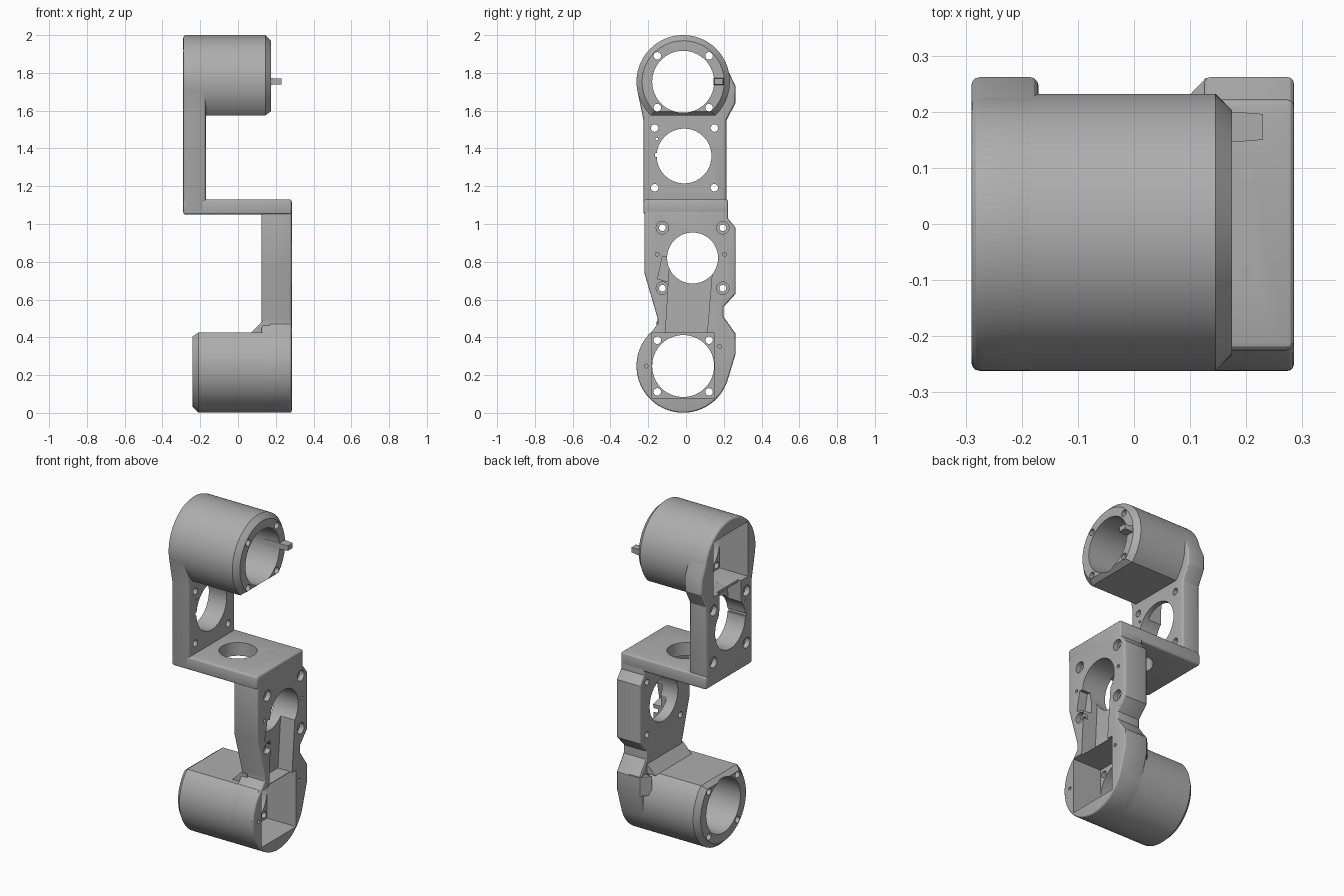
import bpy, bmesh
from math import sin, cos, pi, radians

if "Cube" in bpy.data.objects:
    bpy.data.objects.remove(bpy.data.objects["Cube"])

grey = bpy.data.materials.new("machined_grey")
grey.use_nodes = True
grey.diffuse_color = (0.42, 0.42, 0.42, 1)
grey.node_tree.nodes["Principled BSDF"].inputs["Base Color"].default_value = (0.42, 0.42, 0.42, 1)


def arc(y, z, r, a0, a1, n):
    return [(y + r * cos(radians(a0 + (a1 - a0) * i / n)),
             z + r * sin(radians(a0 + (a1 - a0) * i / n))) for i in range(n + 1)]


def circle(y, z, r, n=48):
    return arc(y, z, r, 0, 360 - 360 / n, n - 1)


def place(axis, a, p):
    """Point of a profile at distance a along the axis."""
    return {"x": (a, p[0], p[1]), "y": (p[0], a, p[1]), "z": (p[0], p[1], a)}[axis]


def add_prism(bm, rings, axis="x"):
    """Loft matching outlines, each given as (distance, points)."""
    loops = [[bm.verts.new(place(axis, a, p)) for p in pts] for a, pts in rings]
    for low, high in zip(loops, loops[1:]):
        for i in range(len(low)):
            j = (i + 1) % len(low)
            bm.faces.new((low[i], low[j], high[j], high[i]))
    bm.faces.new(loops[0][::-1])
    bm.faces.new(loops[-1])


def make(name, solids, axis="x"):
    bm = bmesh.new()
    for rings in solids:
        add_prism(bm, rings, axis)
    bmesh.ops.recalc_face_normals(bm, faces=bm.faces)
    mesh = bpy.data.meshes.new(name)
    bm.to_mesh(mesh)
    bm.free()
    mesh.materials.append(grey)
    obj = bpy.data.objects.new(name, mesh)
    bpy.context.collection.objects.link(obj)
    return obj


def cutter(shapes, a, b, axis="x"):
    obj = make("cutter", [[(a, s), (b, s)] for s in shapes], axis)
    obj.hide_render = True
    return obj


def finish(obj, cutters=(), bevel=0.0):
    """Round the edges, cut the openings and shade the part."""
    if bevel:
        mod = obj.modifiers.new("round", "BEVEL")
        mod.width, mod.segments = bevel, 3
        mod.limit_method, mod.angle_limit = "ANGLE", radians(50)
    for c in cutters:
        mod = obj.modifiers.new("cut", "BOOLEAN")
        mod.operation, mod.solver, mod.object = "DIFFERENCE", "EXACT", c
    dg = bpy.context.evaluated_depsgraph_get()
    mesh = bpy.data.meshes.new_from_object(obj.evaluated_get(dg))
    obj.modifiers.clear()
    obj.data = mesh
    mesh.name = obj.name
    bpy.ops.object.select_all(action="DESELECT")
    obj.select_set(True)
    bpy.context.view_layer.objects.active = obj
    bpy.ops.object.shade_smooth_by_angle(angle=radians(25))


def scaled(pts, cy, cz, s):
    return [(cy + (y - cy) * s, cz + (z - cz) * s) for y, z in pts]


def rect(a, b, c, d):
    return [(a, c), (b, c), (b, d), (a, d)]


def corners(y, z, d, r):
    return [circle(y + i * d, z + j * d, r, 20) for i in (-1, 1) for j in (-1, 1)]


CY, TOP, LOW, R = -0.015, 1.753, 0.248, 0.247

# Cutters for the upper half
up_pocket = cutter([rect(-0.18, 0.15, 1.59, 1.922)], -0.4, -0.1)
up_bore = cutter([circle(CY, TOP, 0.164, 64)], -0.35, 0.4)
up_end_screws = cutter(corners(CY, TOP, 0.137, 0.02), -0.35, 0.4)
up_hole = cutter([circle(-0.01, 1.36, 0.145, 64), circle(-0.155, 1.45, 0.007, 12)]
                 + corners(-0.008, 1.35, 0.158, 0.02), -0.5, 0.0)
up_notch = cutter([rect(-0.165, -0.12, 1.355, 1.375)], -0.5, 0.0)
up_slot = cutter([[(-0.11, 1.62), (-0.12, 1.36), (0.1, 1.36), (0.09, 1.62)]], -0.4, -0.2)
up_counterbore = cutter(corners(-0.008, 1.35, 0.158, 0.032), -0.4, -0.26)

# Upper arm
outline = [(-0.225, 1.05), (0.215, 1.05), (0.215, 1.55), (0.262, 1.64), (0.262, 1.73)]
outline += arc(CY, TOP, R, 12, 190, 48) + [(-0.225, 1.55)]
upper_arm = make("upper_arm", [[(-0.29, outline), (-0.17, outline)]])
finish(upper_arm, [up_pocket, up_hole, up_notch, up_slot, up_counterbore], 0.016)

# Upper housing: round barrel with a flat underside and a chamfered end
barrel = arc(CY, TOP, R, -46, 226, 72)
upper_housing = make("upper_housing", [[(-0.27, barrel), (0.145, barrel),
                                        (0.175, scaled(barrel, CY, TOP, 0.88))]])
finish(upper_housing, [up_pocket, up_bore, up_end_screws])

# Locating tab at the mouth of the upper housing
tab = rect(0.146, 0.2, 1.737, 1.772)
locating_tab = make("locating_tab", [[(0.08, tab), (0.18, tab),
                                      (0.23, scaled(tab, 0.173, 1.755, 0.85))]])
finish(locating_tab)

# Bridge plate joining the two arms
bridge_holes = cutter([circle(0, 0, 0.105, 64), circle(0.2, 0.09, 0.013, 16),
                       circle(0.2, -0.087, 0.013, 16)], 1.0, 1.2, "z")
deck = rect(-0.29, 0.285, -0.225, 0.222)
bridge_plate = make("bridge_plate", [[(1.05, deck), (1.13, deck)]], "z")
finish(bridge_plate, [bridge_holes], 0.014)

# Cutters for the lower half
low_pocket = cutter([rect(-0.18, 0.15, 0.08, 0.422)], 0.09, 0.4)
low_bore = cutter([circle(CY, LOW, 0.164, 64)], -0.4, 0.35)
low_end_screws = cutter(corners(CY, LOW, 0.137, 0.02), -0.4, 0.35)
low_hole = cutter([circle(0.035, 0.82, 0.135, 64)]
                  + corners(0.035, 0.82, 0.16, 0.018), 0.0, 0.4)
low_slot = cutter([[(-0.085, 0.82), (-0.11, 0.4), (0.11, 0.4), (0.145, 0.82)]], 0.19, 0.4)
low_counterbore = cutter(corners(0.035, 0.82, 0.16, 0.033), 0.255, 0.4)
cable_recess = cutter([[(-0.15, 0.71), (-0.08, 0.69), (-0.08, 0.82), (-0.125, 0.83)]], 0.23, 0.4)
pin_holes = cutter([circle(y, z, 0.01, 14) for y, z in
                    ((-0.152, 0.84), (0.205, 0.84), (-0.21, 0.248), (0.178, 0.352))], 0.24, 0.4)

# Lower arm
outline = [(-0.22, 1.13), (-0.22, 0.74), (-0.15, 0.5), (-0.15, 0.47), (-0.185, 0.425)]
outline += arc(CY, LOW, R, 138, 345, 56)
outline += [(0.262, 0.31), (0.262, 0.42), (0.198, 0.51), (0.198, 0.56), (0.262, 0.63),
            (0.262, 0.98), (0.222, 1.03), (0.222, 1.13)]
lower_arm = make("lower_arm", [[(0.125, outline), (0.285, outline)]])
finish(lower_arm, [low_pocket, low_hole, low_slot, low_counterbore, cable_recess, pin_holes], 0.012)

# Lower housing: flat on top, chamfered at the far end
barrel = arc(CY, LOW, R, 134, 406, 72)
lower_housing = make("lower_housing", [[(-0.24, scaled(barrel, CY, LOW, 0.88)),
                                        (-0.21, barrel), (0.272, barrel)]])
finish(lower_housing, [low_pocket, low_bore, low_end_screws])

# Sloped gussets where the lower arm meets its housing
ramp = [(0.07, 0.425), (0.128, 0.485), (0.17, 0.485), (0.17, 0.425)]
finish(make("top_gusset", [[(-0.155, ramp), (0.195, ramp)]], "y"))
cheek = [(0.08, 0.21), (0.128, 0.26), (0.2, 0.26), (0.2, 0.21)]
finish(make("side_gusset", [[(0.31, cheek), (0.425, cheek)]], "z"))

# Remove the cutters
for obj in [o for o in bpy.data.objects if o.name.startswith("cutter")]:
    bpy.data.objects.remove(obj)
